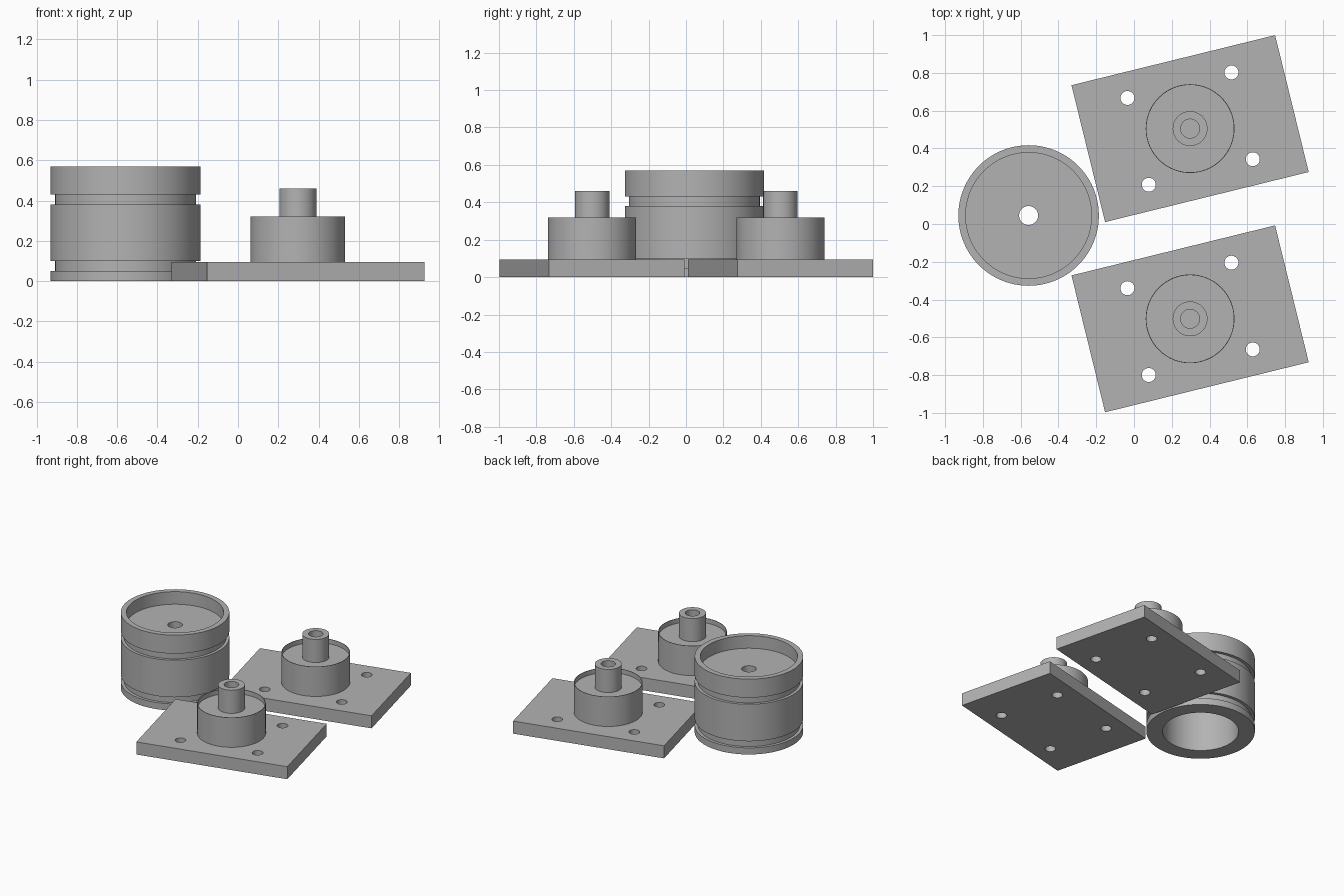
import bpy, bmesh, math
from mathutils import Matrix

if "Cube" in bpy.data.objects:
    bpy.data.objects.remove(bpy.data.objects["Cube"])

grey = bpy.data.materials.new("mid_grey")
grey.diffuse_color = (0.45, 0.45, 0.45, 1)
grey.use_nodes = True
grey.node_tree.nodes["Principled BSDF"].inputs["Base Color"].default_value = grey.diffuse_color
SEG = 96


def finish(obj):
    obj.data.materials.clear()
    obj.data.materials.append(grey)
    bpy.ops.object.select_all(action='DESELECT')
    obj.select_set(True)
    bpy.context.view_layer.objects.active = obj
    bpy.ops.object.shade_smooth_by_angle(angle=math.radians(30))


def lathe(name, profile, centre):
    """Spin a closed (radius, height) outline around a vertical axis."""
    bm = bmesh.new()
    verts = [bm.verts.new((r, 0, z)) for r, z in profile]
    edges = [bm.edges.new((v, verts[(i + 1) % len(verts)])) for i, v in enumerate(verts)]
    bmesh.ops.spin(bm, geom=verts + edges, cent=(0, 0, 0), axis=(0, 0, 1),
                   angle=2 * math.pi, steps=SEG, use_merge=False)
    bmesh.ops.remove_doubles(bm, verts=bm.verts, dist=0.0002)
    # drop anything collapsed on the axis
    bmesh.ops.delete(bm, geom=[e for e in bm.edges if not e.link_faces], context='EDGES')
    bmesh.ops.recalc_face_normals(bm, faces=bm.faces)
    mesh = bpy.data.meshes.new(name)
    bm.to_mesh(mesh)
    bm.free()
    obj = bpy.data.objects.new(name, mesh)
    obj.location = (*centre, 0)
    bpy.context.collection.objects.link(obj)
    finish(obj)


def plate(name, centre, angle, size, hole_pitch, hole_r, thick):
    """Rectangular plate with four through holes, as a filled flat curve."""
    cu = bpy.data.curves.new(name, 'CURVE')
    cu.dimensions = '2D'
    cu.fill_mode = 'BOTH'
    cu.extrude = thick / 2
    signs = [(-1, -1), (1, -1), (1, 1), (-1, 1)]
    loops = [[(sx * size[0] / 2, sy * size[1] / 2) for sx, sy in signs]]
    for sx, sy in signs:
        loops.append([(sx * hole_pitch[0] / 2 + hole_r * math.cos(a),
                       sy * hole_pitch[1] / 2 + hole_r * math.sin(a))
                      for a in (2 * math.pi * k / 32 for k in range(32))])
    for pts in loops:
        sp = cu.splines.new('POLY')
        sp.points.add(len(pts) - 1)
        for p, (x, y) in zip(sp.points, pts):
            p.co = (x, y, 0, 1)
        sp.use_cyclic_u = True
    obj = bpy.data.objects.new(name, cu)
    bpy.context.collection.objects.link(obj)
    obj.matrix_world = Matrix.Translation((*centre, thick / 2)) @ Matrix.Rotation(angle, 4, 'Z')
    bpy.ops.object.select_all(action='DESELECT')
    obj.select_set(True)
    bpy.context.view_layer.objects.active = obj
    bpy.ops.object.convert(target='MESH')
    obj = bpy.context.view_layer.objects.active
    bm = bmesh.new()
    bm.from_mesh(obj.data)
    bmesh.ops.remove_doubles(bm, verts=bm.verts, dist=0.0002)
    bmesh.ops.recalc_face_normals(bm, faces=bm.faces)
    bm.to_mesh(obj.data)
    bm.free()
    finish(obj)


# Grooved drum: recessed top, small centre bore, wide cavity underneath
lathe("drum", [
    (0.26, 0), (0.372, 0), (0.372, 0.05), (0.35, 0.05), (0.35, 0.10), (0.372, 0.10),
    (0.372, 0.38), (0.35, 0.38), (0.35, 0.43), (0.372, 0.43), (0.372, 0.57),
    (0.333, 0.57), (0.333, 0.475), (0.05, 0.475), (0.05, 0.38), (0.26, 0.38)],
    (-0.558, 0.045))

# Two identical mounting plates, each with a shallow cup and a bored post
for side, cy in (("rear", 0.505), ("front", -0.502)):
    centre = (0.297, cy)
    plate(side + "_plate", centre, math.radians(13.8), (1.11, 0.746),
          (0.567, 0.473), 0.037, 0.095)
    lathe(side + "_boss_and_post", [
        (0, 0.09), (0.235, 0.09), (0.235, 0.32), (0.231, 0.32), (0.231, 0.285),
        (0.092, 0.285), (0.092, 0.46), (0.05, 0.46), (0.05, 0.12), (0, 0.12)], centre)
